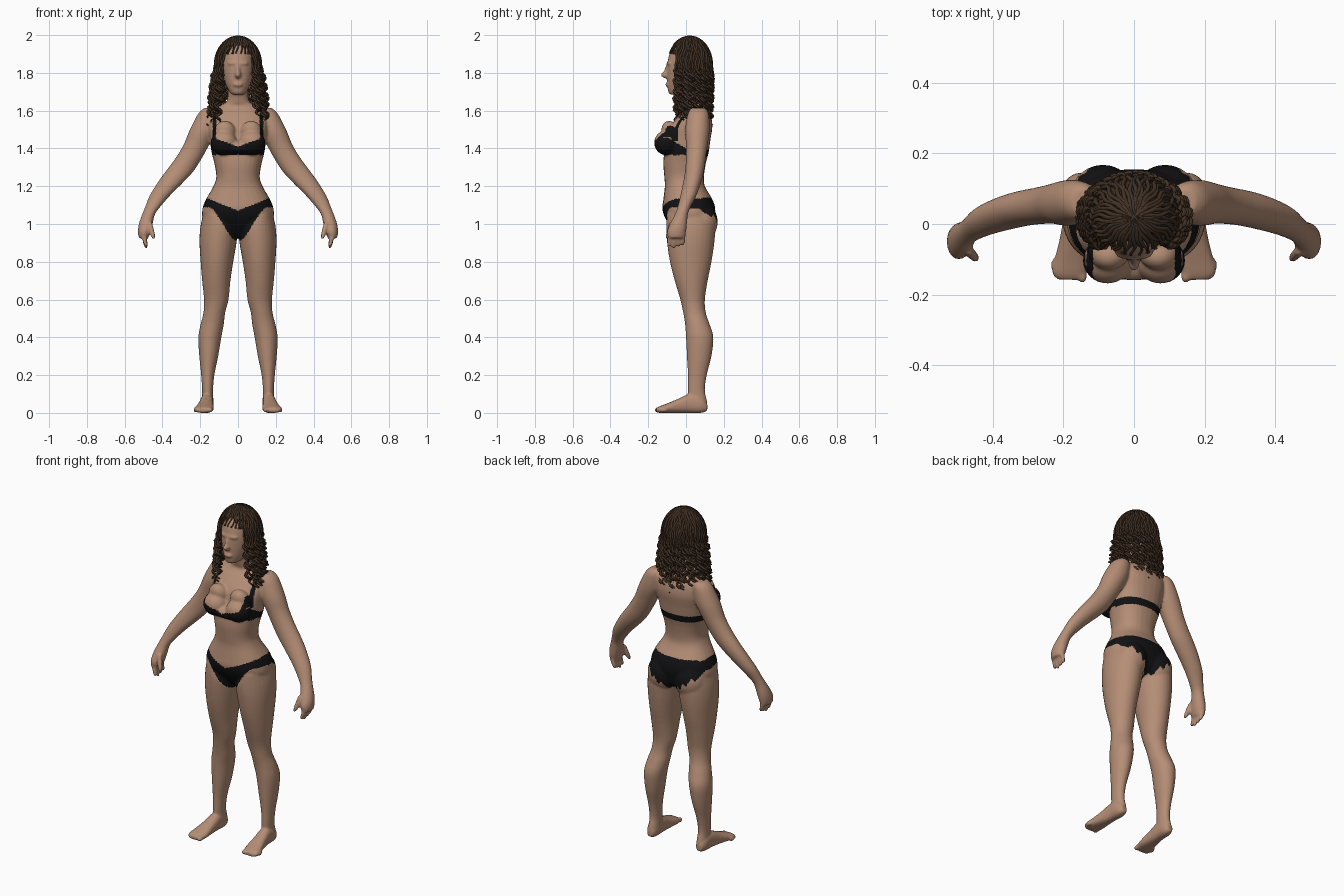
import bpy, bmesh, math, random
from mathutils import Vector, Matrix

random.seed(4)
if "Cube" in bpy.data.objects:
    bpy.data.objects.remove(bpy.data.objects["Cube"])


def material(name, rgb):
    m = bpy.data.materials.new(name)
    m.use_nodes = True
    m.diffuse_color = (*rgb, 1)
    bsdf = m.node_tree.nodes["Principled BSDF"]
    bsdf.inputs["Base Color"].default_value = (*rgb, 1)
    bsdf.inputs["Roughness"].default_value = 0.8
    return m


skin = material("skin", (0.46, 0.27, 0.18))
fabric = material("black_fabric", (0.006, 0.006, 0.007))
brown = material("dark_brown_hair", (0.055, 0.031, 0.018))


def add_object(name, mesh, mats):
    ob = bpy.data.objects.new(name, mesh)
    bpy.context.collection.objects.link(ob)
    for m in mats:
        mesh.materials.append(m)
    return ob


def baked_mesh(ob):
    dg = bpy.context.evaluated_depsgraph_get()
    return bpy.data.meshes.new_from_object(ob.evaluated_get(dg))


def spline_rows(rows, steps=4):
    """Catmull-Rom interpolation between section rows."""
    out = []
    for i in range(len(rows) - 1):
        p = [rows[max(0, min(len(rows) - 1, i + k))] for k in (-1, 0, 1, 2)]
        for s in range(steps):
            t = s / steps
            out.append([b + 0.5 * t * (c - a + t * (2*a - 5*b + 4*c - d + t * (3*(b - c) + d - a)))
                        for a, b, c, d in zip(*p)])
    return out + [list(rows[-1])]


def loft(bm, rows, along="z", power=2.0, side=1, n=28):
    """Closed loft; each row is position, then low and high limits on two axes."""
    rings = []
    for t, a0, a1, b0, b1 in spline_rows(rows):
        ring = []
        for k in range(n):
            c, s = math.cos(math.tau * k / n), math.sin(math.tau * k / n)
            c = math.copysign(abs(c) ** (2 / power), c)
            s = math.copysign(abs(s) ** (2 / power), s)
            a, b = (a0 + a1 + (a1 - a0) * c) / 2, (b0 + b1 + (b1 - b0) * s) / 2
            ring.append(bm.verts.new((a * side, b, t) if along == "z" else (a * side, t, b)))
        rings.append(ring)
    for lo, hi in zip(rings, rings[1:]):
        for k in range(n):
            bm.faces.new((lo[k], lo[(k + 1) % n], hi[(k + 1) % n], hi[k]))
    bm.faces.new(rings[0][::-1])
    bm.faces.new(rings[-1])


def blob(bm, centre, radii, tilt=0):
    mat = Matrix.Translation(centre) @ Matrix.Rotation(tilt, 4, "X") @ Matrix.Diagonal((*radii, 1))
    bmesh.ops.create_uvsphere(bm, u_segments=24, v_segments=16, radius=1, matrix=mat)


def finger(bm, start, end, r, side):
    rows = []
    for t, k in ((0, 0.9), (0.4, 1), (0.8, 0.9), (1, 0.45)):
        p = Vector(start).lerp(Vector(end), t)
        rows.append((p.z, p.x - r * k, p.x + r * k, p.y - r * k, p.y + r * k))
    loft(bm, rows, side=side, n=12)


body = bmesh.new()

# Torso and neck: height, half width, front, back
torso = [(.93, .05, -.03, .06), (.97, .12, -.07, .13), (1.03, .185, -.11, .15),
         (1.08, .188, -.125, .155), (1.13, .17, -.12, .14), (1.2, .13, -.112, .1),
         (1.25, .115, -.115, .095), (1.32, .125, -.12, .105), (1.38, .14, -.115, .12),
         (1.45, .15, -.1, .13), (1.52, .16, -.08, .14), (1.58, .15, -.035, .13),
         (1.62, .105, 0, .11), (1.65, .06, -.005, .095), (1.72, .052, -.02, .085),
         (1.76, .05, -.02, .08)]
loft(body, [(z, -w, w, f, b) for z, w, f, b in torso], power=2.3)

# Head with nose, brow and lips
head = [(1.685, .03, -.085, -.03), (1.7, .045, -.094, .02), (1.74, .066, -.098, .06),
        (1.79, .08, -.1, .09), (1.85, .087, -.098, .11), (1.91, .083, -.085, .11),
        (1.95, .065, -.06, .09), (1.975, .03, -.02, .05)]
loft(body, [(z, -w, w, f, b) for z, w, f, b in head], power=2.1)
blob(body, (0, -.1, 1.79), (.017, .034, .02))
blob(body, (0, -.095, 1.815), (.012, .02, .04), -.25)
blob(body, (0, -.085, 1.85), (.055, .018, .012))
blob(body, (0, -.097, 1.738), (.026, .013, .012))

leg = [(.02, .135, .19, .02, .11), (.06, .13, .19, .015, .112), (.12, .132, .19, .01, .1),
       (.2, .125, .195, .01, .11), (.3, .105, .205, .005, .135), (.4, .088, .21, 0, .145),
       (.47, .075, .198, -.005, .125), (.53, .068, .183, -.015, .105),
       (.6, .05, .18, -.03, .1), (.7, .04, .19, -.06, .115), (.8, .025, .198, -.085, .135),
       (.9, .008, .204, -.1, .15), (.98, .003, .2, -.105, .155), (1.05, .04, .185, -.1, .145)]
foot = [(-.158, .15, .215, .004, .025), (-.14, .135, .232, 0, .035), (-.1, .128, .225, 0, .05),
        (-.04, .13, .21, 0, .075), (.02, .13, .2, 0, .1), (.08, .13, .195, 0, .09),
        (.113, .145, .18, .01, .05)]
arm = [(1.615, .12, .175, .03, .1), (1.585, .1, .21, .01, .12), (1.5, .11, .255, -.005, .125),
       (1.42, .152, .288, 0, .115), (1.35, .19, .33, 0, .105), (1.28, .235, .382, -.005, .095),
       (1.22, .29, .425, -.015, .08), (1.15, .36, .468, -.03, .055),
       (1.09, .412, .492, -.045, .025), (1.05, .44, .508, -.06, .01),
       (1, .452, .525, -.085, .005), (.96, .462, .53, -.1, 0), (.925, .475, .525, -.095, -.01)]

for side in (1, -1):
    loft(body, leg, side=side)
    loft(body, foot, along="y", power=2.4, side=side)
    loft(body, arm, side=side)
    # Bust and buttocks
    blob(body, (side * .075, -.103, 1.43), (.07, .066, .066))
    blob(body, (side * .07, -.075, 1.48), (.06, .05, .07), .5)
    blob(body, (side * .088, .08, 1.01), (.092, .088, .105))
    # Toes, fingers and thumb
    for k in range(5):
        blob(body, (side * (.146 + .02 * k), -.148 + .008 * k, .016), (.013 - .001 * k, .02, .014))
    for k in range(4):
        y = -.084 + .024 * k
        finger(body, (.502, y, .95), (.485, y - .006, .87 + .008 * abs(k - 1)), .012, side)
    finger(body, (.468, -.075, 1.01), (.446, -.1, .92), .014, side)

# Stretched cloth between the cups
blob(body, (0, -.11, 1.405), (.11, .05, .035))

bmesh.ops.recalc_face_normals(body, faces=body.faces)
raw = bpy.data.meshes.new("body_parts")
body.to_mesh(raw)
body.free()
figure = add_object("body", raw, [])
remesh = figure.modifiers.new("fuse", "REMESH")
remesh.mode = "VOXEL"
remesh.voxel_size = 0.0065
soften = figure.modifiers.new("soften", "SMOOTH")
soften.factor = 0.5
soften.iterations = 5
fused = baked_mesh(figure)
figure.modifiers.clear()
figure.data = fused
fused.materials.clear()
for m in (skin, fabric):
    fused.materials.append(m)


def smoothstep(t):
    t = max(0, min(1, t))
    return t * t * (3 - 2 * t)


def is_top(ax, y, z):
    if ax > .156 and y > -.02:
        return False
    if y < 0:
        cup = 1.365 < z < min(1.41 + .35 * ax, 1.4 - .6 * y)
        return cup or (abs(ax - .125) < .009 and 1.44 < z < 1.62)
    return 1.355 < z < 1.397


def is_briefs(ax, y, z):
    if ax > .25:
        return False
    high = 1.07 + .07 * max(0, min(1, max(ax / .17, (y + .03) / .12)))
    front = .91 + .18 * smoothstep(ax / .16)
    back = .93 + .14 * ax / .18 + .012 * math.sin(ax * 150)
    blend = smoothstep((y + .03) / .1)
    return front + (back - front) * blend < z < high


# Swimwear is cut into the skin surface by position
for p in fused.polygons:
    x, y, z = p.center
    p.material_index = int(is_top(abs(x), y, z) or is_briefs(abs(x), y, z))
    p.use_smooth = True

# Scalp cap, open over the face
centre = Vector((0, .02, 1.84))
cap = bmesh.new()
blob(cap, centre, (.116, .113, .147))
gone = [f for f in cap.faces
        if f.calc_center_median().z < (1.9 if f.calc_center_median().y < -.03 else 1.75)]
bmesh.ops.delete(cap, geom=gone, context="FACES")
cap_mesh = bpy.data.meshes.new("hair_cap")
cap.to_mesh(cap_mesh)
cap.free()
add_object("hair_cap", cap_mesh, [brown])
cap_mesh.shade_smooth()

# Curly locks: combed from the crown, then hanging in spirals
curls = bpy.data.curves.new("curly_locks", "CURVE")
curls.dimensions = "3D"
curls.bevel_depth = 0.0065
curls.bevel_resolution = 1
curls.use_fill_caps = True
for count, scale in ((44, 1.0), (34, .93), (26, .84)):
    for i in range(count):
        a = math.tau * (i + random.uniform(-.3, .3)) / count
        fringe = -math.sin(a) > .72
        turn, phase = random.uniform(.045, .06), random.uniform(0, math.tau)
        bottom = random.uniform(1.52, 1.64)
        path = []
        for k in range(13):
            th = (1.15 if fringe else math.pi / 2) * k / 12
            r = math.sin(th)
            wob = a + .06 * math.sin(th * 9 + phase)
            path.append(centre + scale * Vector((.123 * r * math.cos(wob),
                                                 .118 * r * math.sin(wob), .152 * math.cos(th))))
        if not fringe:
            for k in range(1, 41):
                t = k / 40
                z = centre.z + (bottom - centre.z) * t
                w = phase + (centre.z - z) / turn * math.tau
                amp = .013 * min(1, t * 4)
                path.append(Vector((.123 * scale * math.cos(a) * (1 + .26 * t) + amp * math.cos(w),
                                    centre.y + .118 * scale * math.sin(a) * (1 - .08 * t)
                                    + amp * math.sin(w), z)))
        sp = curls.splines.new("POLY")
        sp.points.add(len(path) - 1)
        for k, (pt, v) in enumerate(zip(sp.points, path)):
            pt.co = (*v, 1)
            pt.radius = 1 if k < len(path) - 4 else .6
        sp.use_smooth = True
guide = bpy.data.objects.new("lock_guides", curls)
bpy.context.collection.objects.link(guide)
lock_mesh = baked_mesh(guide)
bpy.data.objects.remove(guide)
lock_mesh.materials.clear()
add_object("curly_locks", lock_mesh, [brown])
